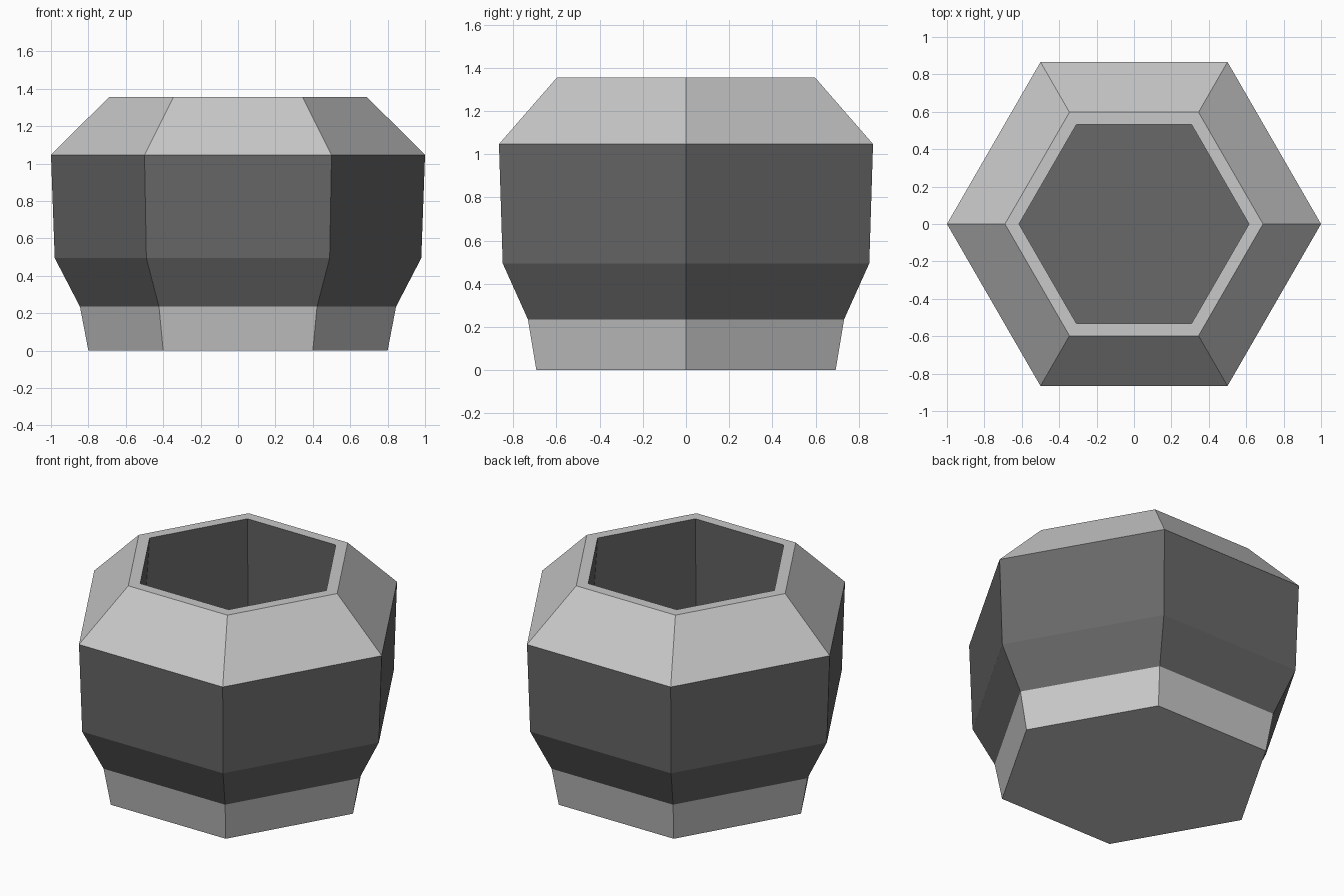
import bpy, bmesh, math

if "Cube" in bpy.data.objects:
    bpy.data.objects.remove(bpy.data.objects["Cube"])

def material(name, v):
    m = bpy.data.materials.new(name)
    m.diffuse_color = (v, v, v, 1)
    m.use_nodes = True
    m.node_tree.nodes["Principled BSDF"].inputs["Base Color"].default_value = m.diffuse_color
    return m

light = material("light grey", 0.578)
dark = material("dark grey", 0.138)

# Closed profile as (corner radius, height, material of the band that follows):
# foot, flared belly, sloped shoulder, flat rim, inner wall
profile = [
    (0.80, 0.0, 0),
    (0.845, 0.235, 1),
    (0.98, 0.495, 1),
    (1.00, 1.047, 0),
    (0.69, 1.355, 0),
    (0.615, 1.355, 1),
    (0.71, 0.10, 1),
]
SIDES = 6

bm = bmesh.new()
rings = [[bm.verts.new((r * math.cos(i * math.tau / SIDES),
                        r * math.sin(i * math.tau / SIDES), z))
          for i in range(SIDES)] for r, z, _ in profile]

# Bands between neighbouring rings
for k in range(len(rings) - 1):
    a, b = rings[k], rings[k + 1]
    for i in range(SIDES):
        j = (i + 1) % SIDES
        bm.faces.new((a[i], a[j], b[j], b[i])).material_index = profile[k][2]

# Underside and inside floor
bm.faces.new(rings[0][::-1]).material_index = 0
bm.faces.new(rings[-1]).material_index = 1

mesh = bpy.data.meshes.new("hexagonal_pot")
bm.to_mesh(mesh)
bm.free()
mesh.materials.append(light)
mesh.materials.append(dark)
bpy.context.collection.objects.link(bpy.data.objects.new("hexagonal_pot", mesh))
